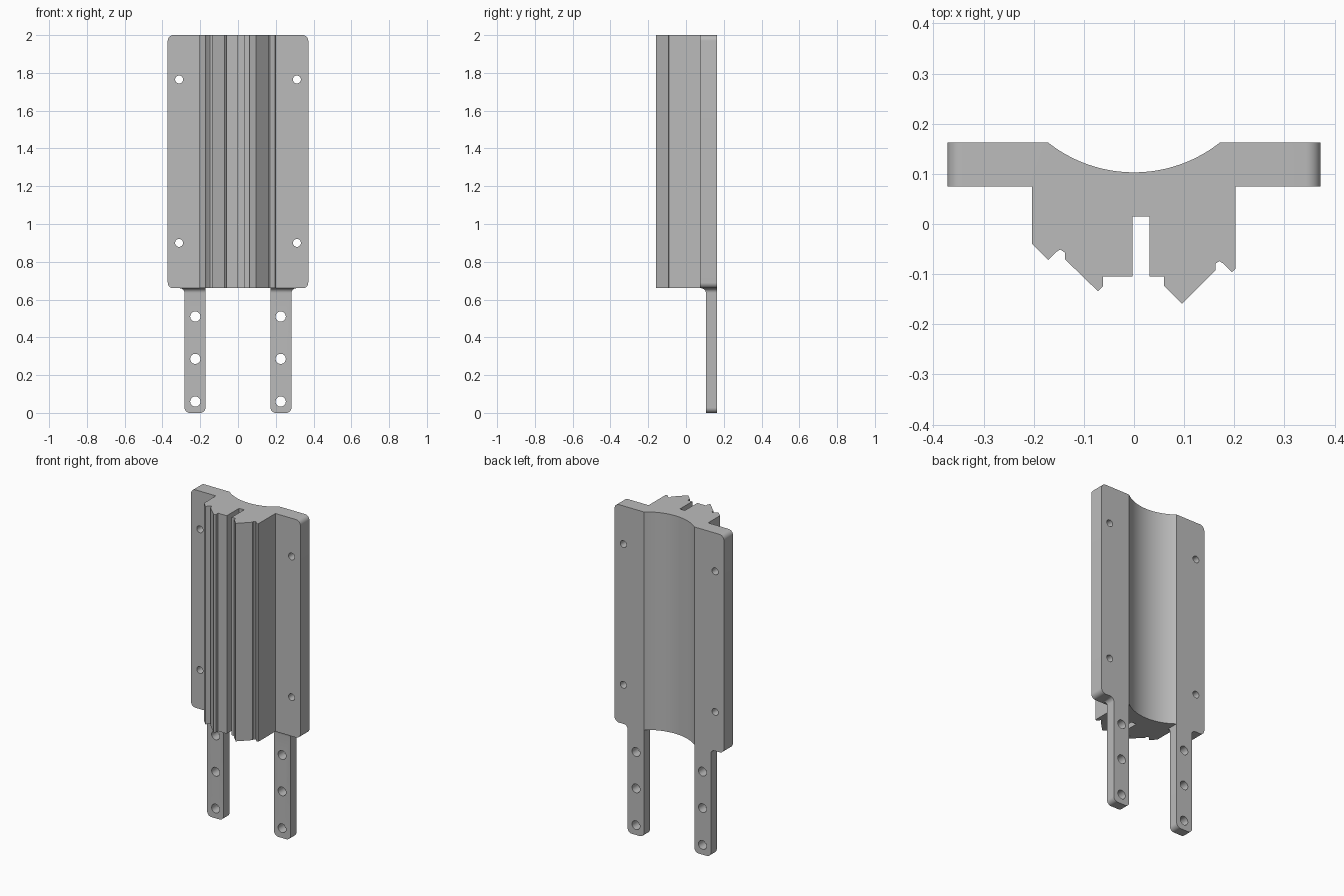
import bpy, bmesh, math

if "Cube" in bpy.data.objects:
    bpy.data.objects.remove(bpy.data.objects["Cube"])

BACK, FRONT = 0.163, 0.075      # flange faces
HALF, BASE, TOP = 0.372, 0.66, 2.0

grey = bpy.data.materials.new("metal_grey")
grey.use_nodes = True
grey.diffuse_color = (0.5, 0.5, 0.5, 1)
grey.node_tree.nodes["Principled BSDF"].inputs["Base Color"].default_value = (0.5, 0.5, 0.5, 1)


def finish(bm, name):
    bmesh.ops.recalc_face_normals(bm, faces=bm.faces)
    mesh = bpy.data.meshes.new(name)
    bm.to_mesh(mesh)
    bm.free()
    obj = bpy.data.objects.new(name, mesh)
    bpy.context.collection.objects.link(obj)
    mesh.materials.append(grey)
    return obj


def round_edges(bm, test, radius):
    """Round the edges running front to back that pass the test."""
    edges = [e for e in bm.edges
             if abs(e.verts[0].co.y - e.verts[1].co.y) > 0.02
             and all(test(v.co) for v in e.verts)]
    bmesh.ops.bevel(bm, geom=edges, offset=radius, segments=8,
                    profile=0.5, affect='EDGES')


def drill(obj, spots, radius):
    """Cut round holes from front to back."""
    for x, z in spots:
        bpy.ops.mesh.primitive_cylinder_add(
            vertices=32, radius=radius, depth=1, location=(x, 0, z),
            rotation=(math.pi / 2, 0, 0))
        cutter = bpy.context.object
        cutter.hide_render = True
        mod = obj.modifiers.new("hole", 'BOOLEAN')
        mod.operation, mod.solver, mod.object = 'DIFFERENCE', 'EXACT', cutter
        bpy.context.view_layer.objects.active = obj
        bpy.ops.object.modifier_apply(modifier=mod.name)
        bpy.data.objects.remove(cutter)


def smooth(obj):
    bpy.ops.object.select_all(action='DESELECT')
    obj.select_set(True)
    bpy.context.view_layer.objects.active = obj
    bpy.ops.object.shade_smooth_by_angle(angle=math.radians(25))


# Body: extruded rail section with a round channel in the back
groove, depth = 0.172, 0.06
R = (groove ** 2 + depth ** 2) / (2 * depth)
sweep = math.asin(groove / R)
section = [(-HALF, BACK)]
for i in range(33):
    a = sweep * (i / 16 - 1)
    section.append((R * math.sin(a), BACK - depth + R - R * math.cos(a)))
section += [
    (HALF, BACK), (HALF, FRONT), (0.202, FRONT), (0.202, -0.09),
    (0.195, -0.096), (0.177, -0.078), (0.17, -0.074), (0.163, -0.079),
    (0.163, -0.092), (0.096, -0.159), (0.06, -0.123), (0.06, -0.105),
    (0.031, -0.105), (0.031, 0.015), (-0.003, 0.015), (-0.003, -0.105),
    (-0.062, -0.105), (-0.062, -0.124), (-0.072, -0.134), (-0.138, -0.07),
    (-0.138, -0.057), (-0.147, -0.051), (-0.154, -0.055), (-0.171, -0.072),
    (-0.203, -0.04), (-0.203, FRONT), (-HALF, FRONT)]
bm = bmesh.new()
face = bm.faces.new([bm.verts.new((x, y, BASE)) for x, y in section])
new = bmesh.ops.extrude_face_region(bm, geom=[face])["geom"]
bmesh.ops.translate(bm, vec=(0, 0, TOP - BASE),
                    verts=[g for g in new if isinstance(g, bmesh.types.BMVert)])
round_edges(bm, lambda c: abs(c.x) > HALF - 0.001, 0.03)
body = finish(bm, "rail_body")
drill(body, [(s * 0.312, z) for s in (-1, 1) for z in (0.9, 1.765)], 0.021)
smooth(body)

# Legs: straps that flare into the body on the front and outer sides
FLARE = 0.025
for side, name in ((1, "left_leg"), (-1, "right_leg")):
    levels = [(0, 0)]
    for i in range(9):
        a = math.pi / 2 * i / 8
        levels.append((BASE - FLARE + FLARE * math.sin(a), FLARE * (1 - math.cos(a))))
    bm = bmesh.new()
    rings = []
    for z, d in levels:
        outer, front = 0.283 + d, 0.105 - d
        rings.append([bm.verts.new((side * x, y, z)) for x, y in
                      ((groove, BACK), (outer, BACK), (outer, front), (groove, front))])
    for low, high in zip(rings, rings[1:]):
        for i in range(4):
            j = (i + 1) % 4
            bm.faces.new((low[i], low[j], high[j], high[i]))
    bm.faces.new(rings[0])
    bm.faces.new(rings[-1])
    round_edges(bm, lambda c: c.z < 0.001, 0.028)
    leg = finish(bm, name)
    drill(leg, [(side * 0.226, z) for z in (0.06, 0.286, 0.51)], 0.027)
    smooth(leg)
